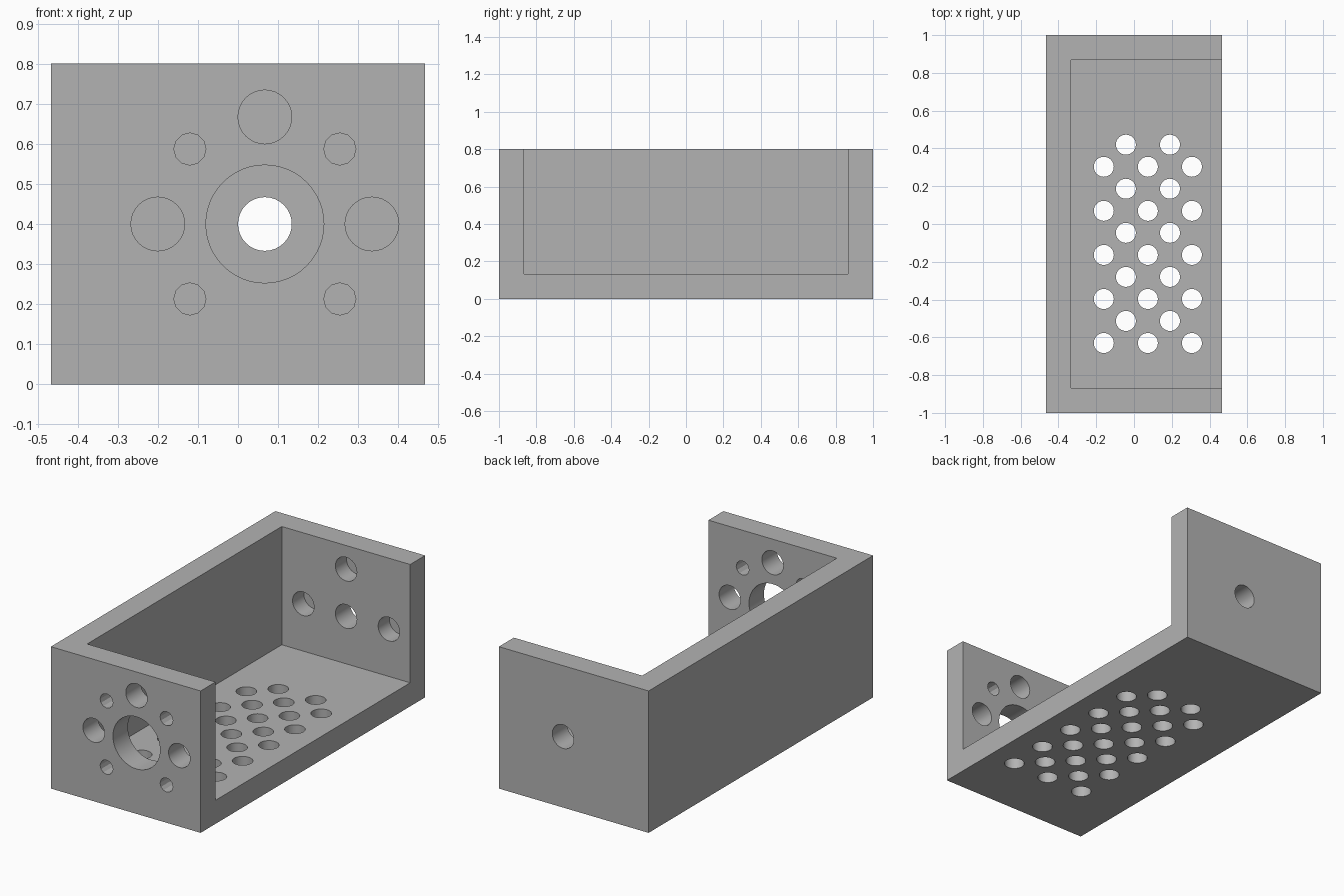
import bpy, bmesh, math
from mathutils import Matrix, Vector

if "Cube" in bpy.data.objects:
    bpy.data.objects.remove(bpy.data.objects["Cube"], do_unlink=True)

HX, HY, H, WALL = 0.467, 1.0, 0.8, 0.133
CX, CZ = 0.067, 0.4          # centre of the end wall hole pattern
PORT, SCREW = 0.067, 0.04    # hole radii

grey = bpy.data.materials.new("plain grey")
grey.use_nodes = True
grey.diffuse_color = (0.45, 0.45, 0.45, 1)
grey.node_tree.nodes["Principled BSDF"].inputs["Base Color"].default_value = grey.diffuse_color


def finish(bm, name):
    mesh = bpy.data.meshes.new(name)
    bm.to_mesh(mesh)
    bm.free()
    mesh.materials.append(grey)
    obj = bpy.data.objects.new(name, mesh)
    bpy.context.collection.objects.link(obj)
    return obj


def box(name, low, high):
    low, high = Vector(low), Vector(high)
    bm = bmesh.new()
    bmesh.ops.create_cube(bm, size=1, matrix=Matrix.Translation((low + high) / 2)
                          @ Matrix.Diagonal((*(high - low), 1)))
    return finish(bm, name)


def drill(bm, start, end, radius, sides=32):
    start, end = Vector(start), Vector(end)
    axis = end - start
    place = Matrix.Translation((start + end) / 2) @ axis.to_track_quat('Z', 'Y').to_matrix().to_4x4()
    bmesh.ops.create_cone(bm, cap_ends=True, segments=sides, radius1=radius,
                          radius2=radius, depth=axis.length, matrix=place)


# Housing block, later hollowed to three walls and a floor
housing = box("housing", (-HX, -HY, 0), (HX, HY, H))
cavity = box("cavity_cutter", (WALL - HX, WALL - HY, WALL), (HX + 0.2, HY - WALL, H + 0.2))

holes = bmesh.new()
ports = [(-0.267, 0), (0.267, 0), (0, 0.267)]

# Front wall: large bore, three ports and four screw holes
front = (-HY - 0.1, -HY + WALL + 0.06)
drill(holes, (CX, front[0], CZ), (CX, front[1], CZ), 0.147, 48)
for dx, dz in ports:
    drill(holes, (CX + dx, front[0], CZ + dz), (CX + dx, front[1], CZ + dz), PORT)
for dx in (-0.187, 0.187):
    for dz in (-0.187, 0.187):
        drill(holes, (CX + dx, front[0], CZ + dz), (CX + dx, front[1], CZ + dz), SCREW, 12)

# Back wall: one through hole and three blind pockets
inner = HY - WALL - 0.06
drill(holes, (CX, inner, CZ), (CX, HY + 0.1, CZ), PORT)
for dx, dz in ports:
    drill(holes, (CX + dx, inner, CZ + dz), (CX + dx, HY - 0.033, CZ + dz), PORT)

# Floor: staggered vent holes
PITCH = 0.2333
for columns, x0, y0 in ((3, -0.16, 0.303), (2, -0.043, 0.42)):
    for i in range(columns):
        for j in range(5):
            x, y = x0 + i * PITCH, y0 - j * PITCH
            drill(holes, (x, y, -0.1), (x, y, WALL + 0.06), 0.053)
hole_cutter = finish(holes, "hole_cutter")

# Cut the housing and discard the cutters
bpy.ops.object.select_all(action='DESELECT')
bpy.context.view_layer.objects.active = housing
housing.select_set(True)
for cutter in (cavity, hole_cutter):
    cutter.hide_render = True
    mod = housing.modifiers.new(cutter.name, 'BOOLEAN')
    mod.operation = 'DIFFERENCE'
    mod.solver = 'EXACT'
    mod.object = cutter
    bpy.ops.object.modifier_apply(modifier=mod.name)
    bpy.data.objects.remove(cutter, do_unlink=True)

bpy.ops.object.shade_smooth_by_angle(angle=math.radians(25))
